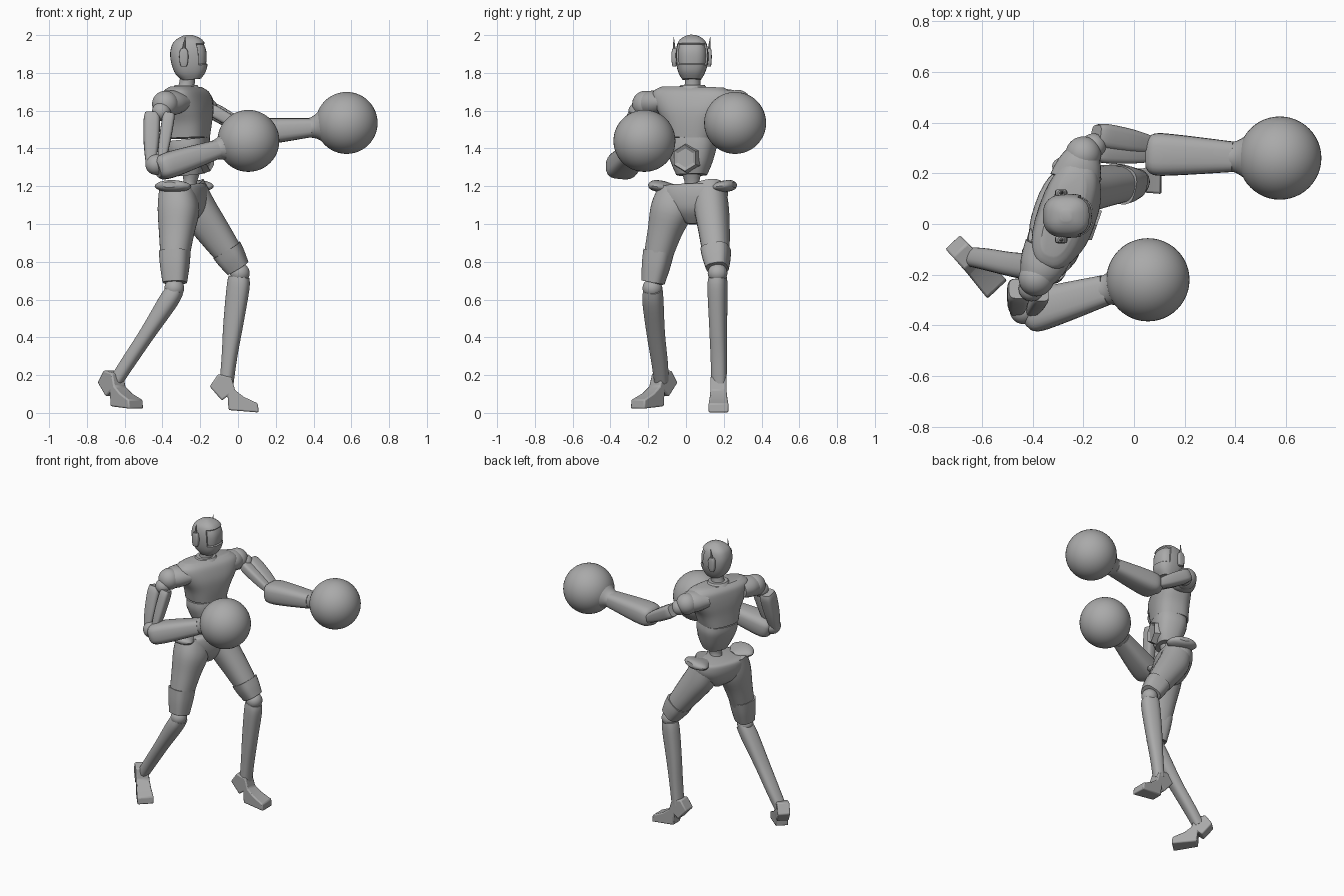
import bpy, bmesh, math
from mathutils import Vector as V, Matrix

if bpy.data.objects.get("Cube"):
    bpy.data.objects.remove(bpy.data.objects["Cube"])

grey = bpy.data.materials.new("plain grey")
grey.use_nodes = True
grey.diffuse_color = (0.4, 0.4, 0.4, 1)
grey.node_tree.nodes["Principled BSDF"].inputs["Base Color"].default_value = (0.4, 0.4, 0.4, 1)

SIDE = V((0.33, 0.94, 0)).normalized()   # toward the model's own left arm
FWD = V((0.94, -0.33, 0)).normalized()   # where the chest points
UP = V((0, 0, 1))


def finish(name, bm, angle=35):
    bmesh.ops.recalc_face_normals(bm, faces=bm.faces)
    mesh = bpy.data.meshes.new(name)
    bm.to_mesh(mesh)
    bm.free()
    obj = bpy.data.objects.new(name, mesh)
    bpy.context.collection.objects.link(obj)
    mesh.materials.append(grey)
    bpy.ops.object.select_all(action='DESELECT')
    obj.select_set(True)
    bpy.context.view_layer.objects.active = obj
    bpy.ops.object.shade_smooth_by_angle(angle=math.radians(angle))
    return obj


def blend(a, b, c, d, t):
    # smooth curve through ring values b and c
    return [q + 0.5 * t * (r - p + t * (2 * p - 5 * q + 4 * r - s + t * (3 * (q - r) + s - p)))
            for p, q, r, s in zip(a, b, c, d)]


def loft_mesh(rings, side=SIDE, power=2.0, n=24, steps=4):
    # each ring: x, y, z, half depth, half width along side
    axis = (V(rings[-1][:3]) - V(rings[0][:3])).normalized()
    u = (side - axis * side.dot(axis)).normalized()
    v = u.cross(axis)
    pts = [rings[0]] + list(rings) + [rings[-1]]
    dense = [blend(*pts[i:i + 4], k / steps) for i in range(len(rings) - 1) for k in range(steps)]
    dense.append(rings[-1])
    bm = bmesh.new()
    loops = []
    for x, y, z, a, b in dense:
        loop = []
        for k in range(n):
            c, s = math.cos(math.tau * k / n), math.sin(math.tau * k / n)
            c, s = [math.copysign(abs(w) ** (2 / power), w) for w in (c, s)]
            loop.append(bm.verts.new(V((x, y, z)) + v * a * c + u * b * s))
        loops.append(loop)
    for p, q in zip(loops, loops[1:]):
        for k in range(n):
            bm.faces.new((p[k], p[(k + 1) % n], q[(k + 1) % n], q[k]))
    bm.faces.new(loops[0])
    bm.faces.new(loops[-1])
    bmesh.ops.recalc_face_normals(bm, faces=bm.faces)
    return bm


def loft(name, rings, **kw):
    return finish(name, loft_mesh(rings, **kw))


def ball(name, centre, r, n=24):
    bm = bmesh.new()
    bmesh.ops.create_uvsphere(bm, u_segments=n * 2, v_segments=n, radius=r,
                              matrix=Matrix.Translation(centre))
    finish(name, bm)


def between(p, q, t):
    return V(p).lerp(V(q), t)


# Head with a sunken visor
bm = loft_mesh([(-.245, .03, 1.765, .05, .05), (-.25, .03, 1.80, .08, .07),
                (-.255, .032, 1.85, .096, .084), (-.26, .032, 1.91, .1, .086),
                (-.265, .032, 1.96, .083, .075), (-.268, .032, 1.985, .055, .052),
                (-.268, .032, 2.0, .02, .02)], side=V((0, 1, 0)), power=2.6, n=32)
visor = [f for f in bm.faces if 1.84 < f.calc_center_median().z < 1.955 and f.normal.x > 0.25]
bmesh.ops.inset_region(bm, faces=visor, thickness=0.004, depth=-0.008)
finish("head", bm)

# Ear pods and antennae
for label, y in (("left", .122), ("right", -.062)):
    loft("ear_pod_" + label, [(-.287, y, 1.835, .015, .01), (-.287, y, 1.86, .023, .014),
                              (-.287, y, 1.91, .023, .014), (-.287, y, 1.93, .012, .01)],
         side=V((0, 1, 0)), power=4, steps=2)
    loft("antenna_" + label, [(-.287, y, 1.92, .01, .008), (-.28, y * 1.05, 1.99, .001, .001)],
         side=V((0, 1, 0)), n=8, steps=1)

# Neck, chest, abdomen and spine
loft("neck", [(-.28, .035, 1.69, .06, .065), (-.272, .035, 1.73, .043, .043),
              (-.265, .035, 1.79, .04, .042)])
loft("collar", [(-.275, .035, 1.70, .085, .09), (-.275, .035, 1.735, .06, .065)], steps=1)
loft("chest", [(-.27, .03, 1.455, .112, .128), (-.265, .032, 1.53, .115, .15),
               (-.265, .035, 1.60, .115, .19), (-.27, .037, 1.66, .105, .22),
               (-.275, .038, 1.70, .09, .215), (-.278, .038, 1.725, .06, .17)], power=2.7, n=32)
loft("abdomen", [(-.245, .03, 1.26, .065, .08), (-.25, .03, 1.32, .09, .105),
                 (-.262, .03, 1.40, .107, .128), (-.265, .03, 1.45, .107, .126)], power=2.7)
loft("spine", [(-.27, .035, 1.14, .06, .07), (-.255, .032, 1.21, .035, .04),
               (-.25, .03, 1.28, .05, .055)])

# Six-sided belly plate with a sunken middle
bm = bmesh.new()
base = Matrix.Translation((-.17, .002, 1.35)) @ FWD.to_track_quat('Z', 'Y').to_matrix().to_4x4()
bmesh.ops.create_cone(bm, cap_ends=True, segments=6, radius1=.085, radius2=.07, depth=.05, matrix=base)
bm.normal_update()
cap = [f for f in bm.faces if f.normal.dot(FWD) > 0.9]
bmesh.ops.inset_region(bm, faces=cap, thickness=.02, depth=-.01)
finish("belly_plate", bm, 20)

# Pelvis and flared hip guards
loft("pelvis", [(-.265, .04, 1.0, .03, .03), (-.275, .04, 1.06, .09, .12),
                (-.285, .04, 1.13, .11, .18), (-.29, .04, 1.19, .105, .185),
                (-.29, .04, 1.205, .085, .165)], power=2.4, n=32)
for label, s in (("left", 1), ("right", -1)):
    c = V((-.285, .035, 1.195))
    path = [(0.10, .04, .02), (.17, .10, .03), (.215, .08, .028), (.235, .04, .015)]
    loft("hip_guard_" + label, [(*(c + SIDE * s * d + UP * (d - .15) * .15), a, b) for d, a, b in path],
         side=UP)

# Legs: thigh, knee cuff, knee joint, shin
legs = {
    "right": ([(-.325, -.05, 1.19, .09, .09), (-.315, -.075, 1.08, .108, .11),
               (-.325, -.115, .95, .092, .088), (-.335, -.155, .8, .072, .07),
               (-.335, -.175, .69, .058, .052)],
              (-.337, -.178, .66),
              [(-.33, -.175, .655, .045, .05), (-.37, -.175, .59, .05, .055), (-.48, -.16, .42, .04, .048),
               (-.58, -.14, .27, .037, .043), (-.645, -.13, .17, .035, .038)]),
    "left": ([(-.26, .12, 1.19, .09, .09), (-.215, .135, 1.08, .1, .09),
              (-.125, .15, .95, .088, .08), (-.04, .16, .83, .072, .068),
              (.0, .165, .765, .058, .055)],
             (.01, .167, .74),
             [(.005, .167, .72, .055, .045), (-.0, .167, .66, .06, .05), (-.025, .17, .47, .052, .045),
              (-.045, .173, .3, .04, .042), (-.06, .175, .16, .035, .04)]),
}
for label, (thigh, knee, shin) in legs.items():
    loft("thigh_" + label, thigh, power=2.3)
    cuff = [tuple(between(thigh[3][:3], thigh[4][:3], t)) + (a, b)
            for t, a, b in ((-.5, .08, .076), (.2, .074, .07), (1.0, .062, .057))]
    loft("knee_cuff_" + label, cuff, power=3)
    ball("knee_" + label, knee, .052, 16)
    loft("shin_" + label, shin, power=2.5)

# Feet: side outline swept to a width that grows toward the toe
outline = [(-.09, .14), (-.045, .205), (.025, .19), (.045, .12), (.09, .085), (.165, .05),
           (.17, .002), (.01, .015), (.005, .09), (-.025, .065)]


def foot(name, x, y, lift, direction):
    f = V(direction).normalized()
    s = UP.cross(f)
    bm = bmesh.new()
    sides = [[bm.verts.new(V((x, y, lift)) + f * d + UP * z + s * w * (.04 + max(d, 0) * .08))
              for d, z in outline] for w in (-1, 1)]
    for loop in sides:
        bm.faces.new(loop)
    n = len(outline)
    for k in range(n):
        bm.faces.new((sides[0][k], sides[0][(k + 1) % n], sides[1][(k + 1) % n], sides[1][k]))
    obj = finish(name, bm)
    bevel = obj.modifiers.new("soft edges", 'BEVEL')
    bevel.width = .008
    bevel.segments = 2


foot("foot_left", -.06, .172, .0, (1, 0, 0))
foot("foot_right", -.655, -.135, .02, (.68, -.72, 0))

# Arms: shoulder, twin upper struts, elbow, forearm, wrist cuff, round glove
arms = {
    "right": dict(cap=(-.385, -.215, 1.635), top=(-.41, -.265, 1.585), elbow=(-.435, -.34, 1.315),
                  fore=(-.40, -.345, 1.30), wrist=(-.11, -.26, 1.395), glove=(.055, -.22, 1.44),
                  gap=V((.045, -.01, 0)), wide=V((0, 1, 0))),
    "left": dict(cap=(-.2, .275, 1.64), top=(-.15, .315, 1.61), elbow=(.075, .29, 1.48),
                 fore=(.08, .275, 1.485), wrist=(.39, .265, 1.51), glove=(.575, .26, 1.535),
                 gap=V((.0, -.036, 0)), wide=V((0, 1, 0))),
}
for label, a in arms.items():
    cap, top, elbow, fore, wrist, glove = [V(a[k]) for k in ("cap", "top", "elbow", "fore", "wrist", "glove")]
    ball("shoulder_" + label, cap, .07)
    inner = between((-.275, .038, 1.66), cap, .55)
    loft("shoulder_cap_" + label, [(*inner, .1, .06), (*between(inner, cap, .6), .088, .068),
                                   (*cap, .068, .06)], side=UP)
    ball("arm_joint_" + label, between(cap, top, .8), .05, 16)
    for part, s, size in (("outer", -1, 1), ("inner", 1, .75)):
        p, q = top + a["gap"] * s, elbow + a["gap"] * s * .6
        loft(f"upper_arm_{part}_{label}", [(*between(p, q, t), w * size, d * size) for t, w, d in
                                          ((0, .038, .04), (.15, .044, .05), (.6, .04, .046), (1, .026, .032))],
             side=a["wide"], power=3.5)
    ball("elbow_" + label, elbow, .055, 16)
    loft("forearm_" + label, [(*between(fore, wrist, t), h, w) for t, h, w in
                              ((-.1, .045, .055), (0, .066, .082), (.3, .068, .08), (1, .05, .06))],
         side=a["wide"], power=3)
    d = (glove - wrist).normalized()
    loft("wrist_cuff_" + label, [(*(wrist - d * .02), .05, .055), (*(wrist + d * .02), .062, .066),
                                 (*(wrist + d * .07), .10, .10), (*(wrist + d * .1), .12, .12)],
         side=a["wide"])
    ball("glove_" + label, glove, .164)
